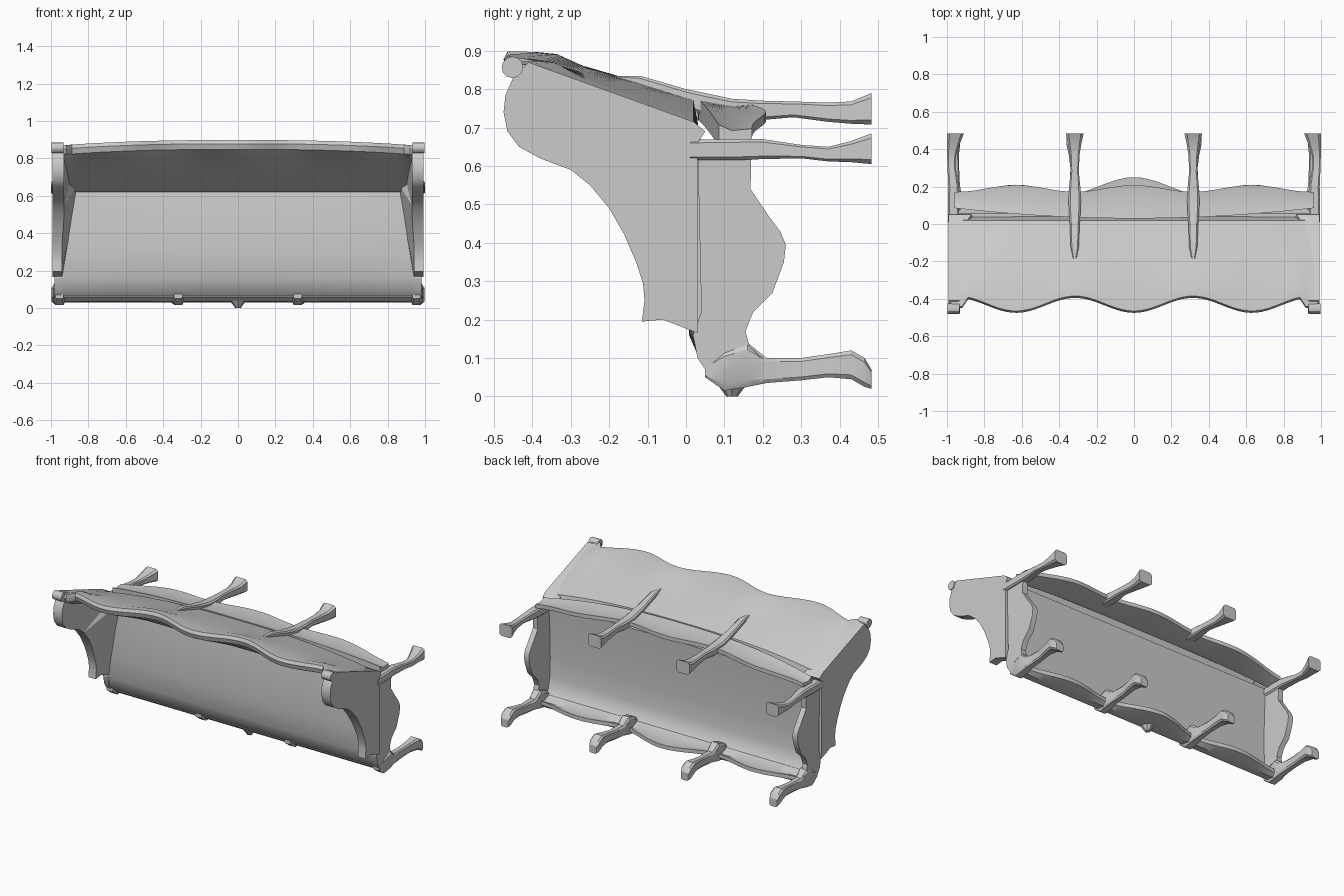
import bpy, bmesh
from math import cos, pi, radians


def loft(name, rings):
    """Closed solid through a list of equal-length point rings."""
    bm = bmesh.new()
    vs = [[bm.verts.new(p) for p in r] for r in rings]
    n = len(rings[0])
    for a, b in zip(vs, vs[1:]):
        for i in range(n):
            j = (i + 1) % n
            bm.faces.new((a[i], a[j], b[j], b[i]))
    bm.faces.new(vs[0][::-1])
    bm.faces.new(vs[-1])
    bm.normal_update()
    bmesh.ops.triangulate(bm, faces=[f for f in bm.faces if len(f.verts) > 4])
    bmesh.ops.recalc_face_normals(bm, faces=bm.faces)
    me = bpy.data.meshes.new(name)
    bm.to_mesh(me)
    bm.free()
    ob = bpy.data.objects.new(name, me)
    bpy.context.collection.objects.link(ob)
    return ob


def leg(name, x, stations, out=0):
    """Leg along y; each station is y, z low, z high, half width, x shift."""
    rings = []
    for y, z0, z1, w, dx in stations:
        c, m, h = x + dx * out, (z0 + z1) / 2, (z1 - z0) / 2
        rings.append([(c + w * sx, y, m + h * sz) for sx, sz in
                      ((-1, -.7), (-.7, -1), (.7, -1), (1, -.7),
                       (1, .7), (.7, 1), (-.7, 1), (-1, .7))])
    return loft(name, rings)


def across(name, half, n, section):
    """Loft a y-z section function along the width."""
    xs = [-half + 2 * half * i / n for i in range(n + 1)]
    return loft(name, [[(x, y, z) for y, z in section(x)] for x in xs])


def bow(x):
    return 1 - min(1, abs(x)) ** 2.5


def lobes(x):
    return cos(2 * pi * x / 0.63)


# The sofa lies on its back: seat faces -y, legs point to +y
def seat_section(x):
    d = 0.012 * bow(x)
    return [(0.03, 0.66), (0.02 - d, 0.5), (0.015 - d, 0.3), (0.02 - d, 0.16),
            (0.04, 0.085), (0.075, 0.05), (0.09, 0.075), (0.06, 0.11),
            (0.045, 0.18), (0.04, 0.3), (0.045, 0.5), (0.055, 0.66)]


def back_section(x):
    b = bow(x)
    yt = -0.435 - 0.04 * lobes(x)
    if abs(x) > 0.9:
        yt = -0.45
    zb, zt = 0.70 + 0.075 * b, 0.865 + 0.033 * b
    return [(0.02, zb), (-0.12, zb * .65 + zt * .35), (-0.26, zb * .32 + zt * .68),
            (yt + 0.06, zt - 0.005), (yt + 0.01, zt), (yt, zt - 0.02),
            (yt + 0.01, zt - 0.05), (yt + 0.05, zt - 0.07),
            (-0.25, 0.75), (-0.12, 0.69), (0.01, 0.62), (0.045, 0.63)]


def front_apron_section(x):
    y = 0.185 + 0.025 * lobes(x) + (0.04 * cos(x / 0.32 * pi / 2) if abs(x) < 0.32 else 0)
    return [(0.06, 0.06), (0.09, 0.035), (0.14, 0.03), (y, 0.05),
            (y, 0.075), (0.14, 0.065), (0.08, 0.085)]


def back_apron_section(x):
    y, z = 0.19 + 0.018 * lobes(x), 0.66 + 0.075 * bow(x)
    yi = 0.03 + 0.06 * x * x
    return [(yi, z - 0.015), (yi, z + 0.04), (0.12, z + 0.025),
            (y, z + 0.03), (y, z + 0.005), (0.12, z - 0.01)]


across("seat", 0.95, 16, seat_section)
across("backrest", 0.985, 60, back_section)
across("front_apron", 0.96, 48, front_apron_section)
across("back_apron", 0.96, 48, back_apron_section)

# Arm: y, z, inner x
ARM = [(-.41, .87, .93), (-.45, .83, .93), (-.47, .785, .93), (-.475, .74, .93),
       (-.465, .69, .93), (-.435, .65, .93), (-.38, .62, .93), (-.30, .59, .93),
       (-.25, .55, .93), (-.20, .49, .93), (-.16, .42, .935), (-.13, .35, .94),
       (-.112, .295, .94), (-.108, .25, .94), (-.115, .195, .94), (-.06, .20, .94),
       (.03, .165, .94), (.03, .40, .90), (.03, .66, .86), (.05, .69, .87),
       (.02, .715, .89)]
# Side apron outline: y, z
SIDE = [(.03, .66), (.17, .62), (.168, .54), (.215, .47), (.245, .43), (.26, .395),
        (.255, .35), (.225, .27), (.175, .22), (.155, .17), (.165, .13), (.2, .10),
        (.2, .04), (.1, .025), (.06, .055), (.03, .10), (.018, .16), (.04, .22)]

# Legs: y, z low, z high, half width, outward shift
FRONT = [(.05, .05, .08, .022, 0), (.10, .015, .12, .03, 0), (.16, .025, .14, .032, 0),
         (.21, .035, .10, .024, 0), (.30, .042, .10, .02, 0), (.37, .05, .11, .024, .005),
         (.43, .045, .12, .034, .008), (.465, .025, .10, .034, .008),
         (.483, .02, .07, .026, .008)]
BACK_CORNER = [(.01, .615, .668, .03, 0), (.12, .615, .67, .03, 0), (.2, .618, .67, .028, 0),
               (.30, .62, .655, .022, .01), (.37, .612, .65, .024, .01),
               (.43, .61, .665, .034, .0), (.483, .605, .685, .045, -.01)]
BACK_MID = [(-.19, .82, .835, .008, 0), (-.12, .79, .835, .022, 0), (0, .75, .80, .026, 0),
            (.05, .73, .79, .03, 0), (.12, .72, .775, .033, 0), (.2, .72, .77, .03, 0),
            (.28, .727, .768, .022, 0), (.37, .715, .765, .026, 0),
            (.43, .71, .768, .036, 0), (.483, .708, .79, .047, 0)]

for side, s in (("left", -1), ("right", 1)):
    loft(side + "_arm", [[(s * 0.993, y, z) for y, z, _ in ARM],
                         [(s * xi, y, z) for y, z, xi in ARM]])
    loft(side + "_apron", [[(s * x, y, z) for y, z in SIDE] for x in (0.945, 0.98)])
    leg(side + "_front_corner_leg", s * 0.955, FRONT, s)
    leg(side + "_front_middle_leg", s * 0.32, FRONT, s)
    leg(side + "_back_corner_leg", s * 0.965, BACK_CORNER, s)
    leg(side + "_back_middle_leg", s * 0.317, BACK_MID, s)
    # Scrolled end of the crest rail
    bpy.ops.mesh.primitive_cylinder_add(vertices=12, radius=0.028, depth=0.065,
                                        location=(s * 0.965, -0.452, 0.857),
                                        rotation=(0, pi / 2, 0))
    bpy.context.object.name = side + "_crest_scroll"

# Carved ornament at the centre of the front apron
bpy.ops.mesh.primitive_cone_add(vertices=8, radius1=0.045, radius2=0.015, depth=0.04,
                                location=(0, 0.12, 0.02), rotation=(pi, 0, 0))
bpy.context.object.name = "front_ornament"

bpy.ops.object.select_all(action='SELECT')
bpy.ops.object.shade_smooth_by_angle(angle=radians(30))
